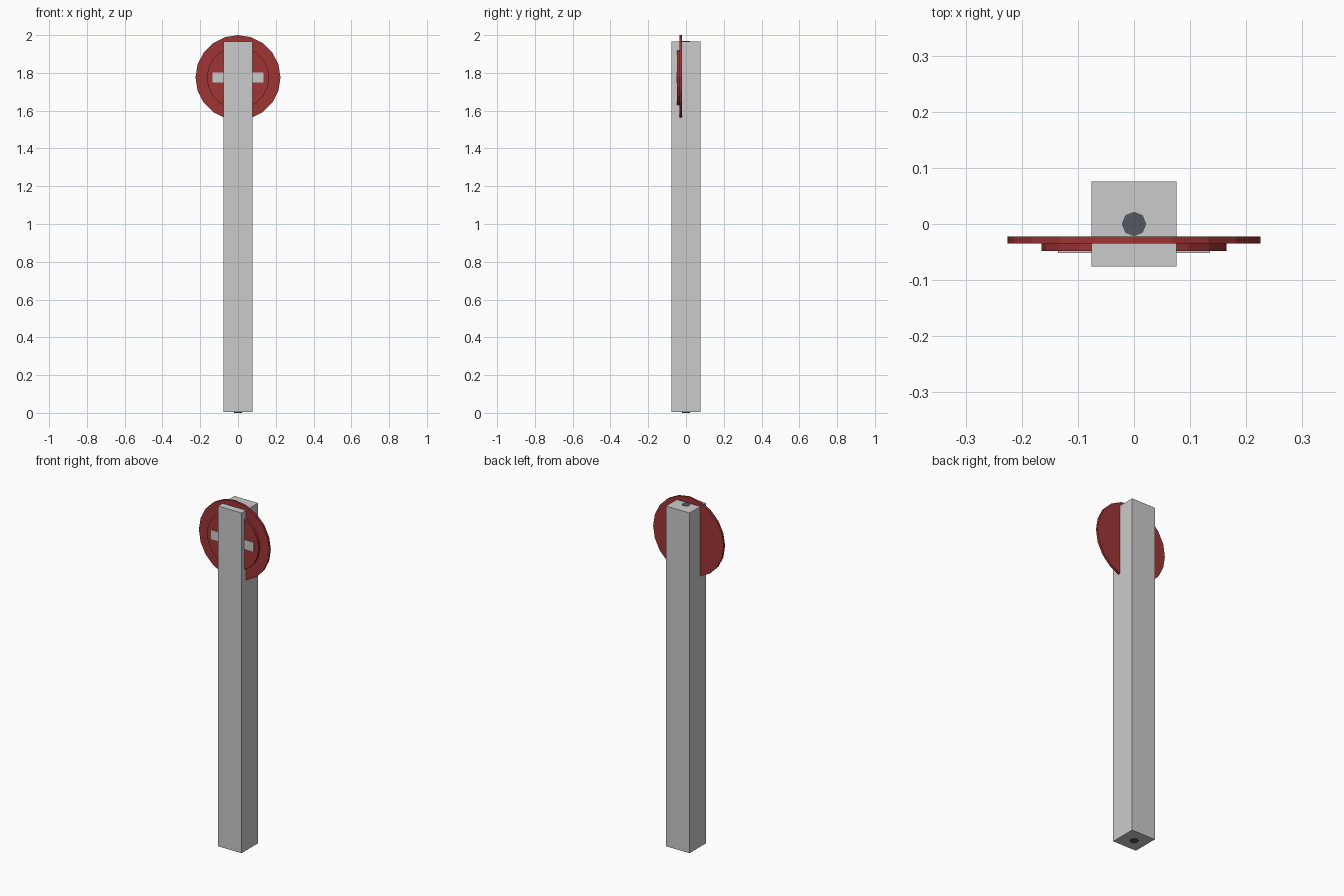
import bpy, math

if "Cube" in bpy.data.objects:
    bpy.data.objects.remove(bpy.data.objects["Cube"])


def material(name, rgb):
    m = bpy.data.materials.new(name)
    m.diffuse_color = (*rgb, 1)
    m.use_nodes = True
    m.node_tree.nodes["Principled BSDF"].inputs["Base Color"].default_value = m.diffuse_color
    return m


def finish(name, mat):
    ob = bpy.context.object
    ob.name = name
    if mat:
        ob.data.materials.append(mat)
    return ob


def box(name, lo, hi, mat=None):
    c = [(a + b) / 2 for a, b in zip(lo, hi)]
    bpy.ops.mesh.primitive_cube_add(size=1, location=c)
    bpy.context.object.scale = [b - a for a, b in zip(lo, hi)]
    return finish(name, mat)


def disc(name, radius, y0, y1, z, mat):
    # 20-sided plate facing the front, corners on the x and z axes
    bpy.ops.mesh.primitive_cylinder_add(
        vertices=20, radius=radius, depth=y1 - y0,
        location=(0, (y0 + y1) / 2, z), rotation=(math.pi / 2, 0, 0))
    return finish(name, mat)


red = material("sign_red", (0.35, 0.035, 0.035))
steel = material("pole_grey", (0.09, 0.1, 0.12))
SIGN_Z = 1.775

# Round pole, ends just showing through the square casing
bpy.ops.mesh.primitive_cylinder_add(vertices=8, radius=0.022, depth=1.968,
                                    location=(0, 0, 0.984))
finish("pole", steel)

# Square casing around the pole
box("post_casing", (-0.0755, -0.0755, 0.004), (0.0755, 0.0755, 1.966))

# Sign: back plate, raised face and horizontal bar
disc("sign_plate", 0.225, -0.035, -0.022, SIGN_Z, red)
disc("sign_face", 0.165, -0.048, -0.035, SIGN_Z, red)
box("sign_bar", (-0.135, -0.052, SIGN_Z - 0.025), (0.135, -0.046, SIGN_Z + 0.028))
